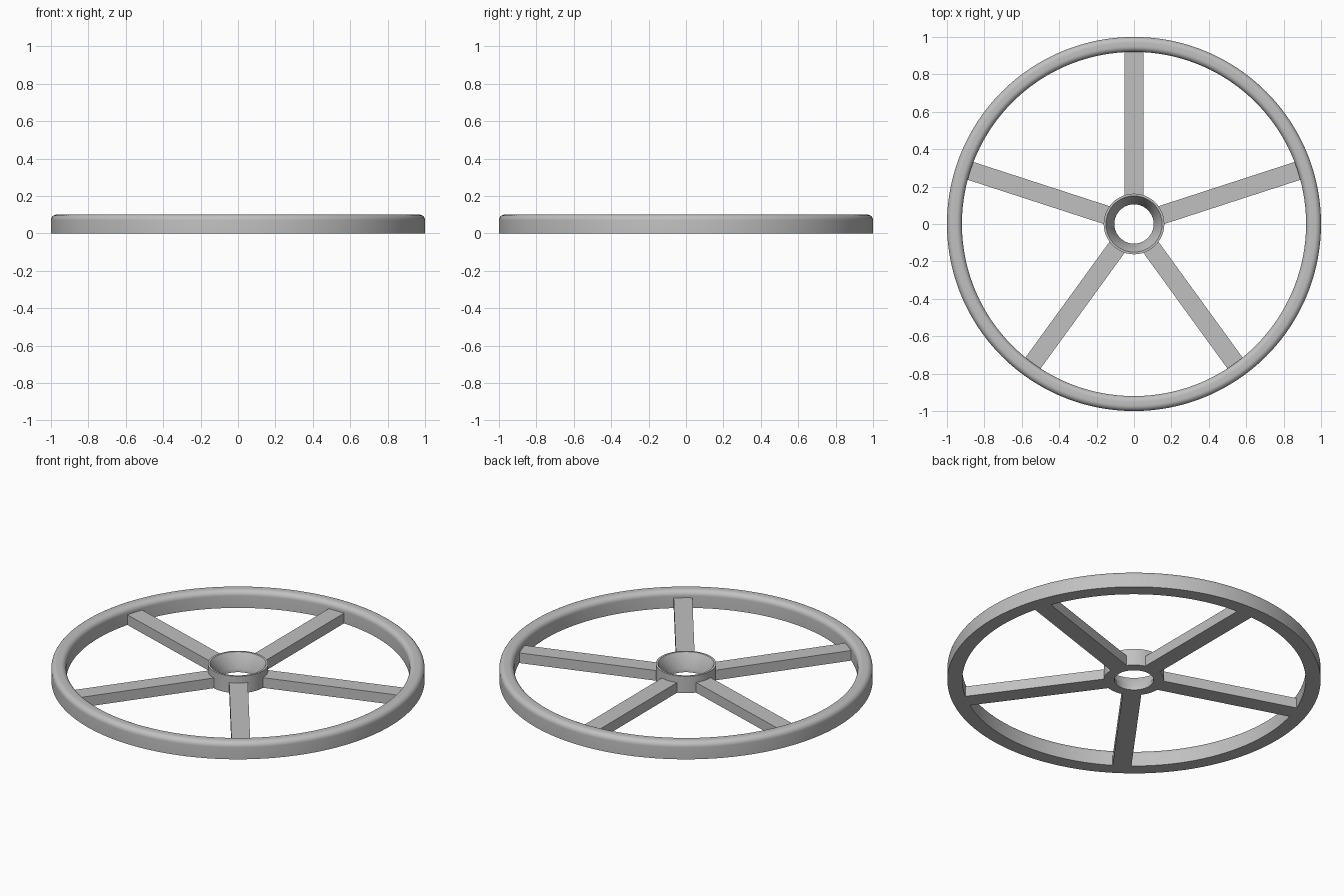
import bpy, bmesh, math
from mathutils import Matrix

if "Cube" in bpy.data.objects:
    bpy.data.objects.remove(bpy.data.objects["Cube"])

grey = bpy.data.materials.new("plain_grey")
grey.diffuse_color = (0.53, 0.53, 0.53, 1)
grey.use_nodes = True
grey.node_tree.nodes["Principled BSDF"].inputs["Base Color"].default_value = grey.diffuse_color


def finish(bm, name):
    bmesh.ops.recalc_face_normals(bm, faces=bm.faces)
    mesh = bpy.data.meshes.new(name)
    bm.to_mesh(mesh)
    bm.free()
    mesh.materials.append(grey)
    obj = bpy.data.objects.new(name, mesh)
    bpy.context.collection.objects.link(obj)
    return obj


def lathe(name, profile, steps=128):
    """Spin a closed (radius, height) profile around the z axis."""
    bm = bmesh.new()
    rings = []
    for i in range(steps):
        a = 2 * math.pi * i / steps
        rings.append([bm.verts.new((r * math.cos(a), r * math.sin(a), z))
                      for r, z in profile])
    n = len(profile)
    for i in range(steps):
        p, q = rings[i], rings[(i + 1) % steps]
        for j in range(n):
            k = (j + 1) % n
            bm.faces.new((p[j], q[j], q[k], p[k]))
    obj = finish(bm, name)
    bpy.ops.object.select_all(action='DESELECT')
    obj.select_set(True)
    bpy.context.view_layer.objects.active = obj
    bpy.ops.object.shade_smooth_by_angle(angle=math.radians(30))
    return obj


def fillet(cx, cz, r, start, end, steps=8):
    angles = [math.radians(start + (end - start) * i / steps) for i in range(steps + 1)]
    return [(cx + r * math.cos(a), cz + r * math.sin(a)) for a in angles]


HEIGHT, ROUND = 0.10, 0.03
OUTER, INNER = 1.0, 0.92

# Rim: flat underneath, both top edges rounded
lathe("rim", [(INNER, 0), (OUTER, 0)]
      + fillet(OUTER - ROUND, HEIGHT - ROUND, ROUND, 0, 90)
      + fillet(INNER + ROUND, HEIGHT - ROUND, ROUND, 90, 180), 192)

# Hub: ring with a thin lip and a tapered bore
lathe("hub", [(0.105, 0), (0.162, 0), (0.162, HEIGHT), (0.15, HEIGHT), (0.105, 0.022)])

# Five flat spokes, lower than the rim, their ends sunk in the hub and rim
START, END, WIDTH, THICK = 0.14, 0.94, 0.10, 0.06
for i in range(5):
    bm = bmesh.new()
    bmesh.ops.create_cube(bm, size=1)
    turn = Matrix.Rotation(math.radians(90 + 72 * i), 4, 'Z')
    place = Matrix.Translation(((START + END) / 2, 0, THICK / 2))
    size = Matrix.Diagonal((END - START, WIDTH, THICK, 1))
    bm.transform(turn @ place @ size)
    finish(bm, f"spoke_{i + 1}")
